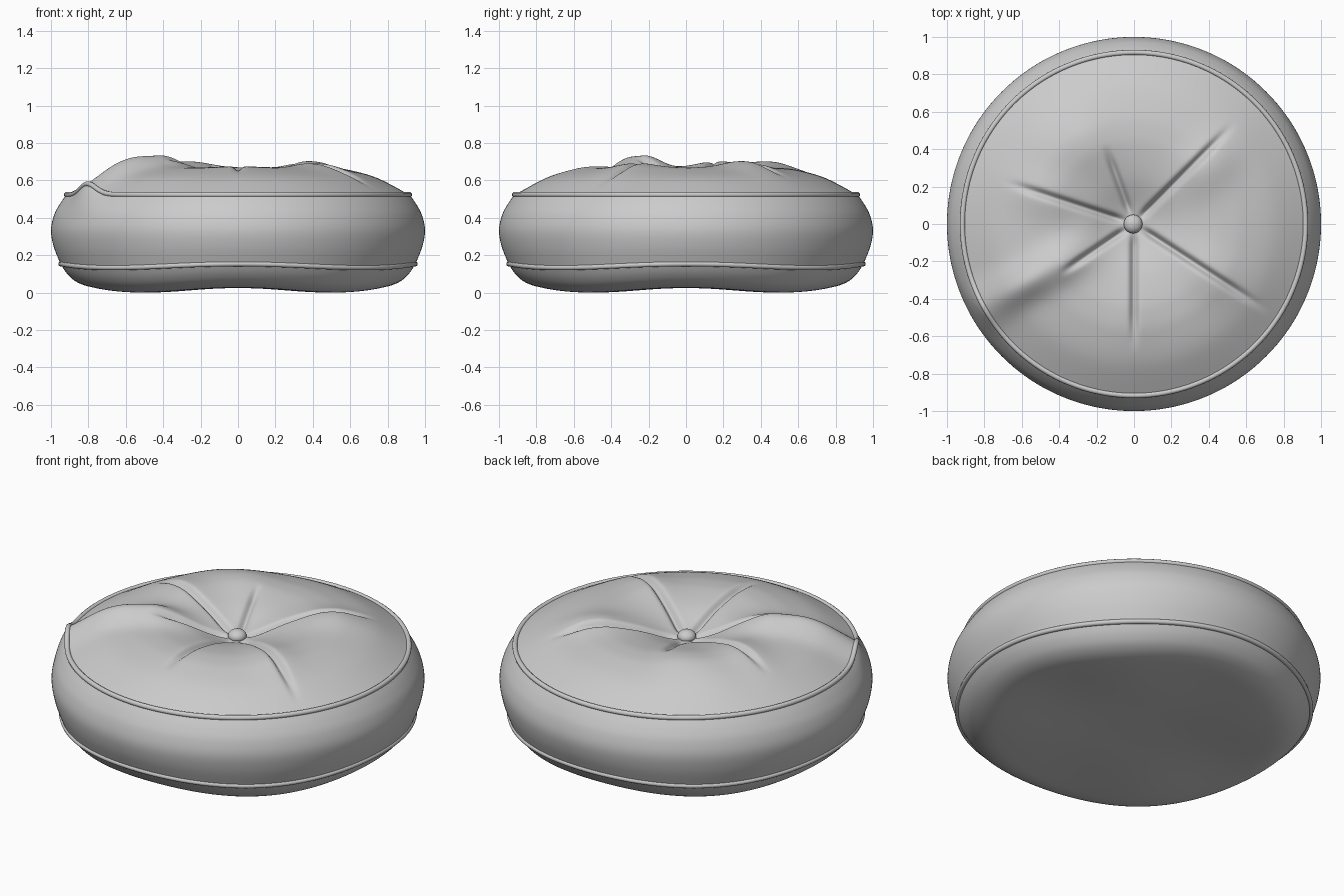
import bpy, bmesh
from math import sin, cos, pi, radians, exp, hypot

if "Cube" in bpy.data.objects:
    bpy.data.objects.remove(bpy.data.objects["Cube"])

N = 360  # angular resolution


def spline(pts, steps):
    """Catmull-Rom samples through 2D points."""
    p = [pts[0]] + pts + [pts[-1]]
    out = []
    for i in range(1, len(p) - 2):
        for k in range(steps):
            t = k / steps
            out.append(tuple(0.5 * (2 * b + (c - a) * t + (2 * a - 5 * b + 4 * c - d) * t * t
                                    + (3 * b - a - 3 * c + d) * t ** 3)
                             for a, b, c, d in zip(p[i - 1], p[i], p[i + 1], p[i + 2])))
    return out + [pts[-1]]


def smooth(a, b, x):
    t = max(0, min(1, (x - a) / (b - a)))
    return t * t * (3 - 2 * t)


# Creases: angle, length, depth, ridge side (+1 ccw, -1 cw, 0 both), ridge height
CREASES = [(45, .78, .035, -1, .035), (110, .46, .025, 1, .02), (162, .75, .03, 0, .03),
           (214, .50, .03, 0, .0), (270, .70, .03, 0, .008), (327, .88, .035, 0, .025)]


def rim_bump(a):
    d = (a - radians(209) + pi) % (2 * pi) - pi
    return .058 * exp(-(d / .13) ** 2)


def puff(r, a):
    """Creases and ridges on the top panel."""
    z = 0
    for deg, ln, depth, side, ridge in CREASES:
        da = a - radians(deg)
        if cos(da) <= 0:
            continue
        d, f = r * sin(da), r * cos(da)
        fade = smooth(.02, .12, f) * (1 - smooth(ln * .65, ln, f))
        z -= depth * fade * exp(-(d / .02) ** 2)
        hump = exp(-((f - .5) / .2) ** 2)
        z += ridge * hump * exp(-((d - side * .06) / .13) ** 2)
    # broad swelling at the back left, and the fold that lifts the seam
    x, y = r * cos(a), r * sin(a)
    z += .03 * exp(-(hypot(x + .42, y - .43) / .2) ** 2)
    da = a - radians(208)
    if cos(da) > 0:
        d = r * sin(da)
        z += .065 * smooth(.15, .48, r) * (1 - smooth(.6, .92, r)) * exp(-(d / .1) ** 2)
    return z + rim_bump(a) * smooth(.5, .92, r)


def sag(r, z, a):
    """Four-cornered droop of the underside."""
    w = 1 - smooth(.05, .36, z)
    return .013 * cos(4 * a) * w * smooth(.2, .7, r)


top = spline([(0, .565), (.1, .59), (.25, .64), (.4, .665), (.5, .667), (.6, .654), (.75, .61), (.92, .52)], 9)
side = spline([(.92, .52), (.955, .47), (.985, .41), (1, .33), (.985, .24), (.95, .145)], 6)
base = spline([(.95, .145), (.915, .09), (.865, .045), (.79, .018), (.68, .013), (.45, .018), (.2, .026), (0, .028)], 5)


def top_pt(r, z, a):
    return (r * cos(a), r * sin(a), z + puff(r, a))


def side_pt(r, z, a):
    lift = rim_bump(a) * smooth(.38, .52, z)
    return (r * cos(a), r * sin(a), z + lift + sag(r, z, a))


def finish(name, bm):
    bmesh.ops.recalc_face_normals(bm, faces=bm.faces)
    me = bpy.data.meshes.new(name)
    bm.to_mesh(me)
    bm.free()
    me.polygons.foreach_set("use_smooth", [True] * len(me.polygons))
    ob = bpy.data.objects.new(name, me)
    bpy.context.collection.objects.link(ob)


def bridge(bm, rows, closed=False):
    pairs = list(zip(rows, rows[1:])) + ([(rows[-1], rows[0])] if closed else [])
    for A, B in pairs:
        n = max(len(A), len(B))
        for i in range(n):
            j = (i + 1) % n
            if len(A) == 1:
                bm.faces.new((A[0], B[i], B[j]))
            elif len(B) == 1:
                bm.faces.new((A[i], B[0], A[j]))
            else:
                bm.faces.new((A[i], B[i], B[j], A[j]))


# Cushion body: top panel, side band and underside in one skin
bm = bmesh.new()
rows = []
for prof, fn in ((top, top_pt), (side[1:], side_pt), (base[1:], side_pt)):
    for r, z in prof:
        count = 1 if r < 1e-6 else N
        rows.append([bm.verts.new(fn(r, z, 2 * pi * i / N)) for i in range(count)])
bridge(bm, rows)
finish("cushion", bm)


# Piping along both seams
def piping(name, r, z, rad):
    bm = bmesh.new()
    rows = []
    for k in range(10):
        t = 2 * pi * k / 10
        row = []
        for i in range(N):
            a = 2 * pi * i / N
            h = side_pt(r, z, a)[2] + rad * sin(t)
            q = r + rad * cos(t)
            row.append(bm.verts.new((q * cos(a), q * sin(a), h)))
        rows.append(row)
    bridge(bm, rows, True)
    finish(name, bm)


piping("top_piping", .917, .523, .014)
piping("bottom_piping", .947, .143, .014)

# Centre button
bpy.ops.mesh.primitive_uv_sphere_add(segments=32, ring_count=16, radius=.05, location=(-.005, 0, .58))
button = bpy.context.object
button.name = "button"
button.scale.z = .75
bpy.ops.object.shade_smooth()
